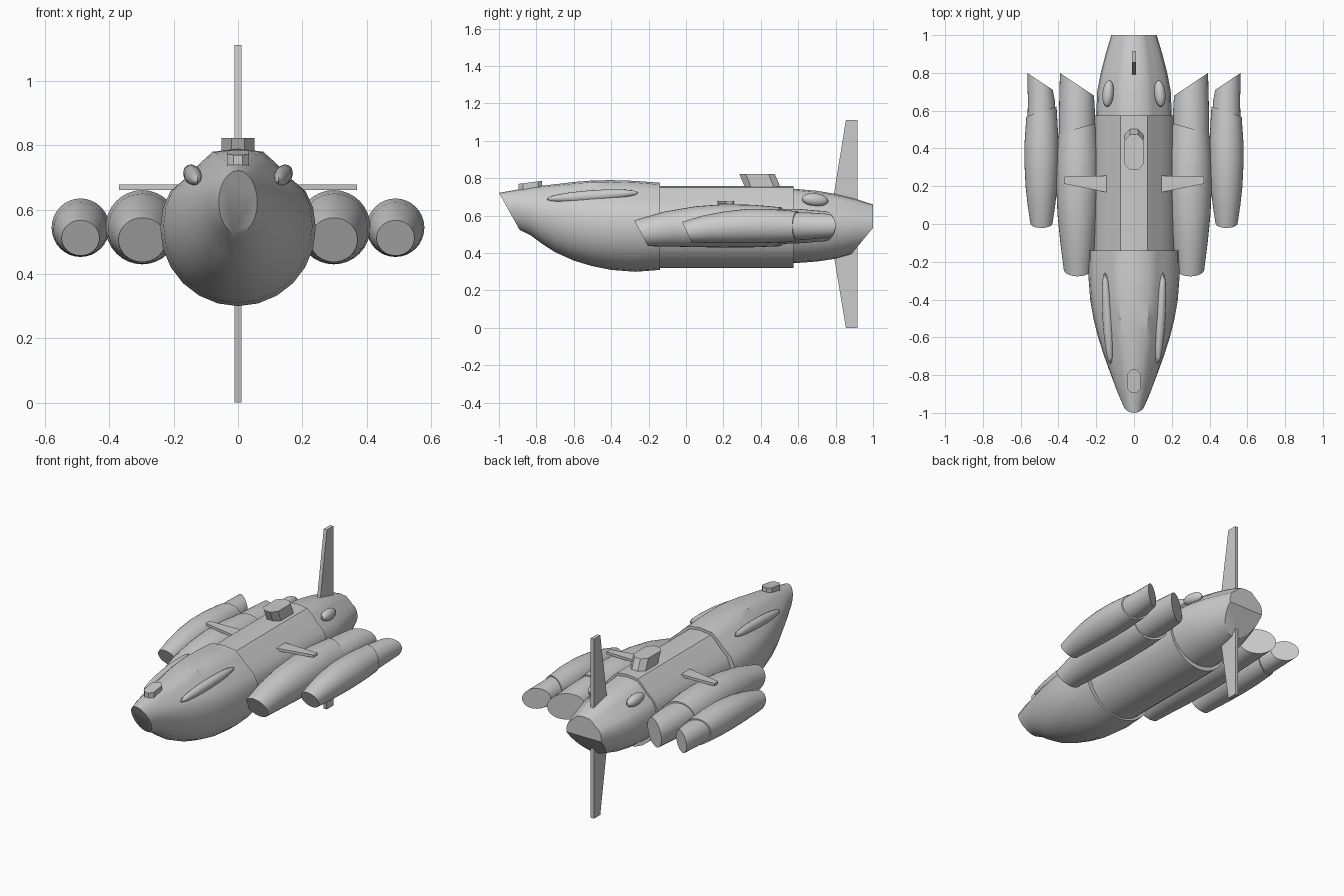
import bpy, bmesh
from math import sin, cos, radians
from mathutils import Vector, Matrix

if "Cube" in bpy.data.objects:
    bpy.data.objects.remove(bpy.data.objects["Cube"], do_unlink=True)

hull_grey = bpy.data.materials.new("hull grey")
hull_grey.use_nodes = True
colour = (0.6, 0.6, 0.6, 1)
hull_grey.diffuse_color = colour
hull_grey.node_tree.nodes["Principled BSDF"].inputs["Base Color"].default_value = colour


def finish(name, bm, smooth=True):
    """Turn a bmesh into a named, shaded object."""
    bmesh.ops.recalc_face_normals(bm, faces=bm.faces)
    mesh = bpy.data.meshes.new(name)
    bm.to_mesh(mesh)
    bm.free()
    mesh.materials.append(hull_grey)
    obj = bpy.data.objects.new(name, mesh)
    bpy.context.collection.objects.link(obj)
    if smooth:
        bpy.ops.object.select_all(action="DESELECT")
        obj.select_set(True)
        bpy.context.view_layer.objects.active = obj
        bpy.ops.object.shade_smooth_by_angle(angle=radians(35))
    return obj


def loft(rings):
    """Skin closed rings of points and cap both ends."""
    bm = bmesh.new()
    rows = [[bm.verts.new(p) for p in ring] for ring in rings]
    for a, b in zip(rows, rows[1:]):
        for i in range(len(a)):
            j = (i + 1) % len(a)
            bm.faces.new((a[i], a[j], b[j], b[i]))
    bm.faces.new(rows[0])
    bm.faces.new(rows[-1])
    return bm


def ellipse(count):
    return [(cos(radians(360 * i / count)), sin(radians(360 * i / count))) for i in range(count)]


def hull_section(blend):
    """Round belly with flattened shoulders; blend 0 is a plain ellipse."""
    shoulder = {30: (0.87, 0.47), 45: (0.66, 0.65), 60: (0.5, 0.82), 75: (0.34, 0.96), 90: (0, 1)}
    half = []
    for a in range(-90, 91, 15):
        e = Vector((cos(radians(a)), sin(radians(a))))
        half.append(e.lerp(Vector(shoulder.get(a, e)), blend))
    return [tuple(p) for p in half] + [(-p.x, p.y) for p in half[-2:0:-1]]


def ring(section, cx, y, width, low, high, tilt=0, skew=0):
    """Place a section at y, tilted in height or skewed sideways."""
    mid, tall = (low + high) / 2, (high - low) / 2
    return [(cx + u * width, y - tilt * v + skew * u, mid + tall * v) for u, v in section]


# Fuselage: nose, middle barrel and tail
nose = [(-0.945, 0.06, 0.525, 0.722, 0.055, 0), (-0.87, 0.095, 0.495, 0.738, 0.04, 0.3),
        (-0.79, 0.125, 0.45, 0.756, 0.02, 0.6), (-0.7, 0.158, 0.405, 0.768, 0, 0.8),
        (-0.6, 0.19, 0.36, 0.78, 0, 1), (-0.5, 0.215, 0.33, 0.788, 0, 1),
        (-0.4, 0.232, 0.31, 0.79, 0, 1), (-0.27, 0.242, 0.3, 0.786, 0, 1),
        (-0.14, 0.24, 0.31, 0.776, 0, 1)]
finish("nose_hull", loft([ring(hull_section(k), 0, y, w, lo, hi, t)
                          for y, w, lo, hi, t, k in nose]))
finish("middle_hull", loft([ring(hull_section(1), 0, y, 0.211, 0.32, 0.76) for y in (-0.15, 0.575)]))
tail = [(0.565, 0.2, 0.345, 0.745), (0.7, 0.195, 0.355, 0.733), (0.8, 0.176, 0.37, 0.716),
        (0.9, 0.15, 0.398, 0.692), (1, 0.12, 0.44, 0.66)]
bm = loft([ring(hull_section(1), 0, *row) for row in tail])
cut = bmesh.ops.bisect_plane(bm, geom=bm.verts[:] + bm.edges[:] + bm.faces[:],
                             plane_co=(0, 1, 0.535), plane_no=(0, 0.14, -0.115), clear_outer=True)
bmesh.ops.holes_fill(bm, edges=[e for e in bm.edges if e.is_boundary])
finish("tail_hull", bm)


def plate(name, outline, axis, a, b):
    """Extrude an outline along x (0) or z (2)."""
    place = (lambda p, d: (d, *p)) if axis == 0 else (lambda p, d: (*p, d))
    finish(name, loft([[place(p, d) for p in outline] for d in (a, b)]), False)


# Vertical fins
plate("upper_fin", [(0.785, 0.68), (0.917, 0.67), (0.917, 1.112), (0.855, 1.112)], 0, -0.011, 0.011)
plate("lower_fin", [(0.785, 0.42), (0.917, 0.44), (0.917, 0), (0.855, 0)], 0, -0.011, 0.011)


def housing(name, w, front, back, base, top, rise=0, shear=0):
    """Long eight-sided box with a sheared, optionally sloping top."""
    c = (back - front) * 0.18
    side = [(w, front + c), (w, back - c), (w * 0.4, back), (-w * 0.4, back),
            (-w, back - c), (-w, front + c), (-w * 0.4, front), (w * 0.4, front)]
    lower = [(x, y, base) for x, y in side]
    upper = [(x, y + shear, top + rise * (y - front)) for x, y in side]
    finish(name, loft([lower, upper]), False)


# Sensors on the spine and the nose
housing("spine_turret", 0.051, 0.32, 0.51, 0.74, 0.823, shear=-0.035)
housing("nose_sensor", 0.034, -0.895, -0.77, 0.72, 0.77, rise=0.13)


def blister(name, centre, size, turn, pitch):
    bm = bmesh.new()
    bmesh.ops.create_uvsphere(bm, u_segments=16, v_segments=12, radius=1)
    for v in bm.verts:
        v.co = Vector((v.co.x * size[0], v.co.y * size[1], v.co.z * size[2]))
    bm.transform(Matrix.Translation(centre) @ Matrix.Rotation(turn, 4, "Z") @ Matrix.Rotation(pitch, 4, "X"))
    finish(name, bm)


# Engine pod covers: y, sideways shift, half width, low, high, tilt, skew
inner_cover = [(-0.24, 0, 0.074, 0.437, 0.575, 0.037, 0), (-0.1, 0, 0.092, 0.435, 0.622, 0.015, 0),
               (0.05, 0, 0.107, 0.432, 0.65, 0, 0), (0.2, 0, 0.114, 0.43, 0.661, 0, 0),
               (0.36, 0, 0.113, 0.431, 0.658, 0, -0.015), (0.507, 0, 0.102, 0.437, 0.645, 0, -0.028)]
outer_cover = [(0.005, 0, 0.059, 0.457, 0.567, 0.026, 0), (0.1, 0, 0.073, 0.455, 0.6, 0.01, 0),
               (0.2, 0, 0.084, 0.454, 0.622, 0, 0), (0.32, 0, 0.09, 0.453, 0.635, 0, 0),
               (0.45, 0, 0.089, 0.455, 0.635, 0, -0.015), (0.595, 0, 0.08, 0.462, 0.624, 0, -0.027)]
# Nozzles taper to a rear cut that reaches further back on the outside
inner_nozzle = [(0.4, 0, 0.096, 0.445, 0.637, 0, 0), (0.6, 0, 0.095, 0.452, 0.636, 0, 0),
                (0.74, 0, 0.09, 0.463, 0.624, 0, 0.06)]
outer_nozzle = [(0.5, 0, 0.074, 0.468, 0.618, 0, 0), (0.65, 0, 0.072, 0.472, 0.617, 0, 0),
                (0.755, 0.007, 0.067, 0.483, 0.61, 0, 0.045)]
pods = {"inner_pod_cover": (0.298, inner_cover), "inner_pod_nozzle": (0.302, inner_nozzle),
        "outer_pod_cover": (0.49, outer_cover), "outer_pod_nozzle": (0.49, outer_nozzle)}

for s, label in ((1, "left"), (-1, "right")):
    for part, (cx, rows) in pods.items():
        finish(f"{label}_{part}", loft([ring(ellipse(32), s * (cx + dx), y, w, lo, hi, t, s * k)
                                        for y, dx, w, lo, hi, t, k in rows]))
    # Short winglets over the pods
    plate(f"{label}_winglet", [(s * 0.14, 0.167), (s * 0.37, 0.213), (s * 0.37, 0.25), (s * 0.14, 0.256)],
          2, 0.662, 0.678)
    # Streamlined blisters on the shoulders
    blister(f"{label}_nose_blister", (s * 0.14, -0.5, 0.706), (0.027, 0.245, 0.03), -s * 0.06, 0.07)
    blister(f"{label}_tail_blister", (s * 0.137, 0.69, 0.685), (0.03, 0.072, 0.034), s * 0.1, -0.1)
